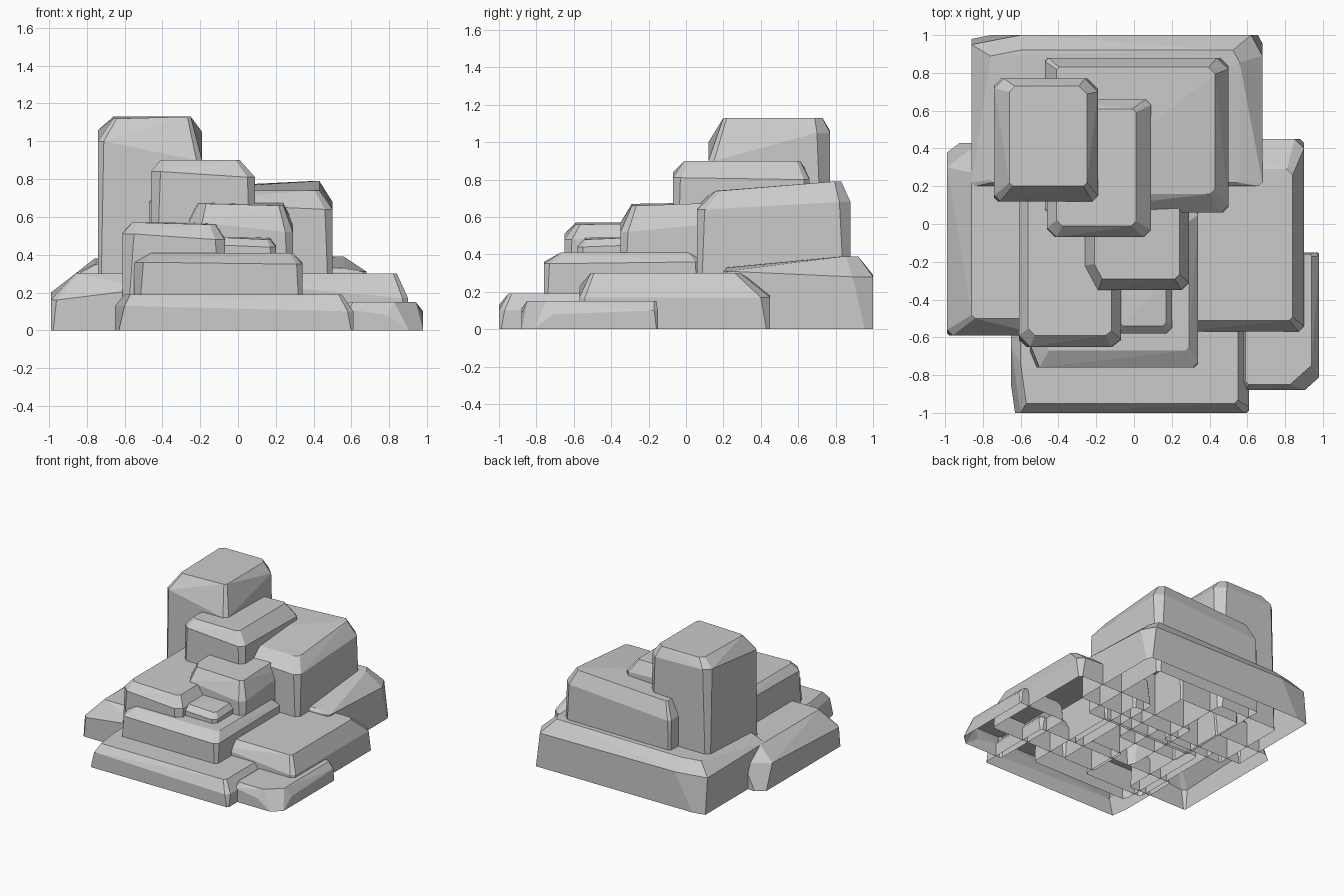
import bpy, bmesh, math

if "Cube" in bpy.data.objects:
    bpy.data.objects.remove(bpy.data.objects["Cube"])


def ring(x0, x1, y0, y1, heights, cuts):
    """Rectangle with cut corners; order front-left, front-right, back-right, back-left."""
    corners = ((x0, y0, 1, 1), (x1, y0, -1, 1), (x1, y1, -1, -1), (x0, y1, 1, -1))
    pts = []
    for (x, y, sx, sy), z, c in zip(corners, heights, cuts):
        cx, cy = c if isinstance(c, tuple) else (c, c)
        pts += [(x + sx * cx, y, z), (x, y + sy * cy, z)]
    return pts


def rock(name, xr, yr, tops, inset, shoulders, cuts):
    """Faceted block with chamfered top and open underside.
    inset = left, right, front, back; per-corner values as in ring()."""
    l, r, f, b = inset

    def scaled(k):
        return [tuple(v * k for v in c) if isinstance(c, tuple) else c * k for c in cuts]

    pts = ring(*xr, *yr, (0,) * 4, scaled(0.4))
    pts += ring(*xr, *yr, shoulders, cuts)
    pts += ring(xr[0] + l, xr[1] - r, yr[0] + f, yr[1] - b, tops, scaled(0.6))
    bm = bmesh.new()
    for p in pts:
        bm.verts.new(p)
    res = bmesh.ops.convex_hull(bm, input=bm.verts)
    loose = {g for g in res["geom_interior"] + res["geom_unused"]
             if isinstance(g, bmesh.types.BMVert)}
    bmesh.ops.delete(bm, geom=list(loose), context='VERTS')
    under = [fc for fc in bm.faces if all(v.co.z < 1e-4 for v in fc.verts)]
    bmesh.ops.delete(bm, geom=under, context='FACES')
    bmesh.ops.dissolve_limit(bm, angle_limit=math.radians(3),
                             verts=bm.verts[:], edges=bm.edges[:])
    bmesh.ops.recalc_face_normals(bm, faces=bm.faces[:])
    # convex shell: make normals point away from the vertical axis of the block
    cx, cy = sum(xr) / 2, sum(yr) / 2
    for fc in bm.faces:
        c = fc.calc_center_median()
        if (c.x - cx) * fc.normal.x + (c.y - cy) * fc.normal.y + c.z * fc.normal.z < 0:
            fc.normal_flip()
    me = bpy.data.meshes.new(name)
    bm.to_mesh(me)
    bm.free()
    bpy.context.collection.objects.link(bpy.data.objects.new(name, me))


# Tall rear blocks
rock("tower_rock", (-.74, -.19), (.12, .77), (1.12, 1.13, 1.13, 1.13),
     (.08, .06, .08, .04), (1.0, .90, 1.05, 1.06), (.03, .03, .07, .05))
rock("upper_middle_rock", (-.46, .09), (-.07, .66), (.90, .90, .90, .89),
     (.05, .08, .06, .05), (.84, .81, .80, .82), (.05, .04, .03, .03))
rock("rear_right_rock", (-.47, .50), (.06, .88), (.74, .74, .79, .75),
     (.06, .07, .10, .05), (.68, .64, .68, .62), (.02, .04, .06, .02))

# Wide rear base
rock("rear_base_rock", (-.86, .68), (.20, 1.0), (.35, .33, .39, .38),
     (.10, .12, .02, .08), (.30, .31, .28, .29), (.02, .02, (.06, .11), (.26, .05)))

# Middle steps
rock("middle_rock", (-.26, .29), (-.35, .35), (.67, .66, .68, .68),
     (.05, .05, .06, .05), (.57, .52, .58, .60), ((.07, .13), .04, .04, .04))
rock("left_step_rock", (-.61, -.07), (-.65, .20), (.57, .56, .57, .57),
     (.05, .05, .06, .05), (.51, .48, .50, .52), (.06, (.05, .04), .04, .04))
rock("small_step_rock", (-.09, .20), (-.58, -.25), (.49, .48, .49, .49),
     (.02, .03, .04, .03), (.45, .44, .45, .45), (.02, .03, .02, .02))
rock("front_step_rock", (-.55, .34), (-.76, .08), (.41, .41, .41, .41),
     (.07, .05, .09, .05), (.36, .35, .36, .36), ((.05, .12), .03, .03, .03))

# Low side slabs
rock("left_slab", (-.99, -.45), (-.59, .43), (.30, .30, .30, .30),
     (.13, .05, .09, .08), (.16, .22, .22, .20), (.03, .03, .04, (.17, .13)))
rock("right_slab", (.20, .90), (-.57, .45), (.30, .30, .30, .30),
     (.05, .06, .06, .16), (.23, .17, .17, .20), (.03, .03, .05, .05))

# Low front slabs
rock("front_slab", (-.65, .61), (-1.0, -.35), (.19, .19, .19, .19),
     (.05, .06, .05, .05), (.13, .10, .10, .13), ((.05, .35), .03, .03, .03))
rock("front_right_slab", (.56, .98), (-.88, -.15), (.15, .15, .15, .15),
     (.03, .04, .03, .01), (.11, .08, .10, .11), (.03, (.19, .17), .02, .02))
